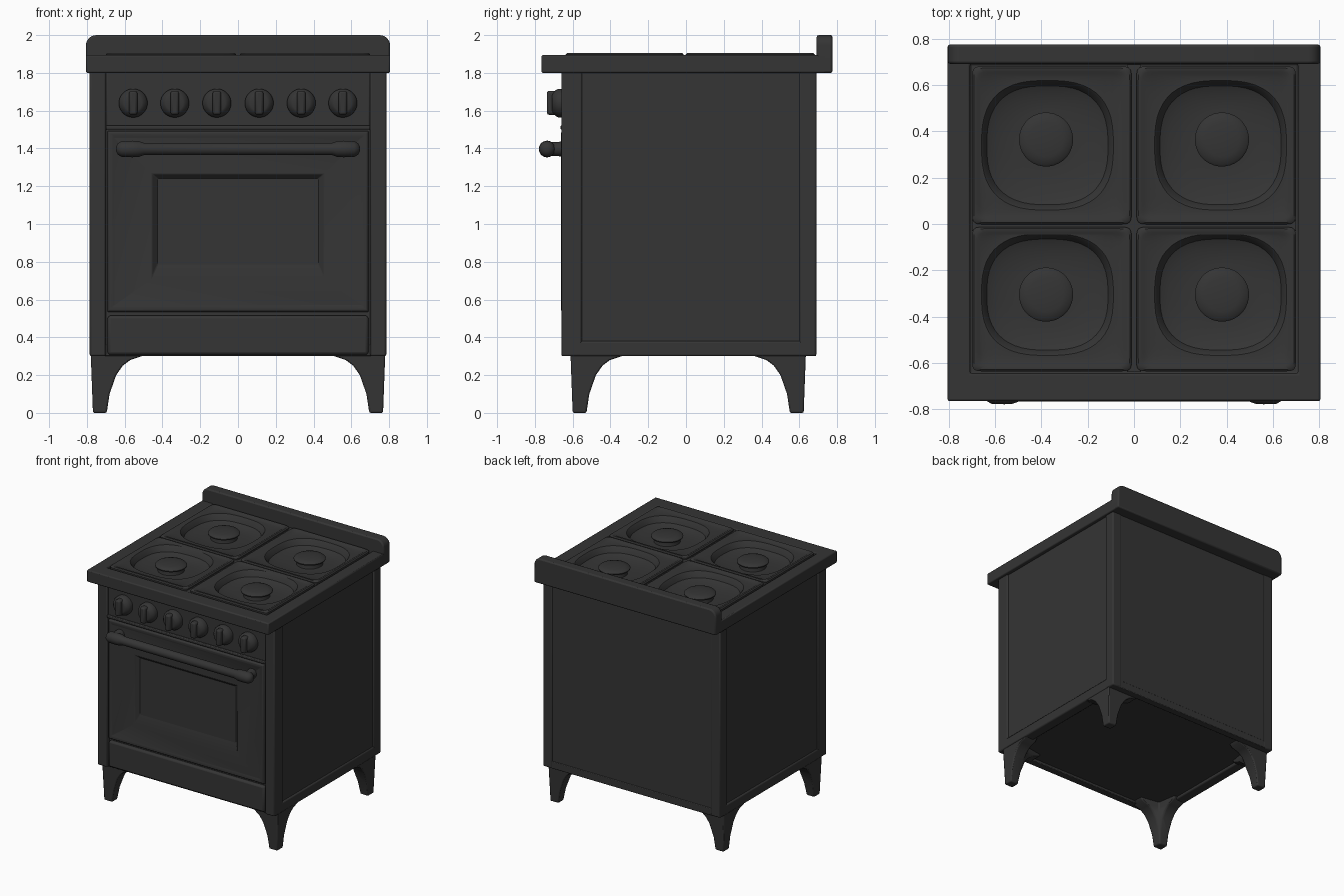
import bpy, bmesh
from math import cos, sin, pi, radians, copysign
from mathutils import Matrix

if "Cube" in bpy.data.objects:
    bpy.data.objects.remove(bpy.data.objects["Cube"])

black = bpy.data.materials.new("black_enamel")
black.use_nodes = True
black.diffuse_color = (0.035, 0.035, 0.035, 1)
black.node_tree.nodes["Principled BSDF"].inputs["Base Color"].default_value = black.diffuse_color


def finish(name, bm, bevel=0.0, segments=2):
    bmesh.ops.recalc_face_normals(bm, faces=bm.faces)
    mesh = bpy.data.meshes.new(name)
    bm.to_mesh(mesh)
    bm.free()
    mesh.materials.append(black)
    ob = bpy.data.objects.new(name, mesh)
    bpy.context.collection.objects.link(ob)
    if bevel:
        mod = ob.modifiers.new("soft_edges", 'BEVEL')
        mod.width, mod.segments = bevel, segments
        mod.limit_method, mod.angle_limit = 'ANGLE', radians(35)
    bpy.ops.object.select_all(action='DESELECT')
    ob.select_set(True)
    bpy.context.view_layer.objects.active = ob
    bpy.ops.object.shade_smooth_by_angle(angle=radians(40))
    return ob


def box(name, x, y, z, bevel=0.01):
    bm = bmesh.new()
    bmesh.ops.create_cube(bm, size=1)
    for v in bm.verts:
        for i, (lo, hi) in enumerate((x, y, z)):
            v.co[i] = (lo + hi) / 2 + v.co[i] * (hi - lo)
    return finish(name, bm, bevel)


def loft(name, rings, bevel=0.0, caps=(True, True), matrix=None):
    """Skin a list of equal-length point rings."""
    bm = bmesh.new()
    rows = [[bm.verts.new(p) for p in ring] for ring in rings]
    for a, b in zip(rows, rows[1:]):
        for i in range(len(a)):
            j = (i + 1) % len(a)
            bm.faces.new((a[i], a[j], b[j], b[i]))
    for row, wanted in ((rows[0], caps[0]), (rows[-1], caps[1])):
        if wanted:
            bm.faces.new(row)
    if matrix:
        bm.transform(matrix)
    return finish(name, bm, bevel)


def oval(cx, cy, hx, hy, z, power=2, n=48):
    """Superellipse ring; a high power gives a rounded rectangle."""
    pts = []
    for i in range(n):
        c, s = cos(2 * pi * (i + 0.5) / n), sin(2 * pi * (i + 0.5) / n)
        pts.append((cx + hx * copysign(abs(c) ** (2 / power), c),
                    cy + hy * copysign(abs(s) ** (2 / power), s), z))
    return pts


def rect_xy(x0, x1, y0, y1, z):
    return [(x0, y0, z), (x1, y0, z), (x1, y1, z), (x0, y1, z)]


def rect_xz(hx, z0, z1, y):
    return [(-hx, y, z0), (hx, y, z0), (hx, y, z1), (-hx, y, z1)]


def turned(name, profile, matrix, n=32):
    """Round part from (radius, height) pairs."""
    return loft(name, [oval(0, 0, r, r, h, 2, n) for r, h in profile], matrix=matrix)


# Cabinet with corner posts and sills framing the side panels
box("cabinet_core", (-0.774, 0.774), (-0.63, 0.685), (0.32, 1.81), 0.005)
for side, s in (("left", 1), ("right", -1)):
    xs = sorted((0.70 * s, 0.785 * s))
    box(f"{side}_front_post", xs, (-0.66, -0.55), (0.30, 1.81))
    box(f"{side}_back_post", xs, (0.60, 0.69), (0.30, 1.81))
    box(f"{side}_sill", xs, (-0.655, 0.688), (0.30, 0.38))
box("front_sill", (-0.72, 0.72), (-0.64, -0.58), (0.30, 0.36), 0.005)
box("back_sill", (-0.72, 0.72), (0.63, 0.688), (0.30, 0.36), 0.005)

# Flared bracket legs: an angle section that widens into the cabinet
flare = [(0.0, 0.085), (0.10, 0.10), (0.20, 0.135), (0.25, 0.17), (0.28, 0.21), (0.30, 0.27), (0.325, 0.29)]
for sx in (1, -1):
    for end, sy, y0 in (("front", 1, -0.612), ("back", -1, 0.635)):
        rings = []
        for z, w in flare:
            t = min(w * 0.97, 0.10 + z * 0.1)
            o = 0.012 * (1 - z / 0.325)
            corner = ((o, o), (w, o), (w, t * 0.8), (t, t), (t * 0.8, w), (o, w))
            rings.append([(sx * (0.78 - a), y0 + sy * b, z) for a, b in corner])
        loft(f"{'left' if sx > 0 else 'right'}_{end}_leg", rings, 0.008)

# Front: drawer, control panel, ledge and oven door with a sunken window
box("drawer", (-0.69, 0.69), (-0.657, -0.60), (0.308, 0.515), 0.014)
box("control_panel", (-0.70, 0.70), (-0.648, -0.60), (1.51, 1.81), 0.008)
box("panel_ledge", (-0.70, 0.70), (-0.664, -0.60), (1.50, 1.522), 0.006)
loft("oven_door", [
    rect_xz(0.69, 0.535, 1.492, -0.60),
    rect_xz(0.69, 0.535, 1.492, -0.652),
    rect_xz(0.682, 0.543, 1.484, -0.662),
    rect_xz(0.665, 0.56, 1.467, -0.662),
    rect_xz(0.655, 0.57, 1.457, -0.657),
    rect_xz(0.455, 0.72, 1.265, -0.657),
    rect_xz(0.42, 0.80, 1.235, -0.625),
], 0.004)

# Door handle, swelling at both ends, on two short posts
along_x = Matrix.Translation((0, -0.735, 1.397)) @ Matrix.Rotation(pi / 2, 4, 'Y')
half = [(0.012, 0.645), (0.03, 0.637), (0.042, 0.615), (0.044, 0.56), (0.042, 0.525), (0.033, 0.50)]
turned("door_handle", [(r, -h) for r, h in half] + half[::-1], along_x)
to_front = Matrix.Rotation(pi / 2, 4, 'X')
for x, side in ((0.585, "left"), (-0.585, "right")):
    turned(f"{side}_handle_post", [(0.04, 0.0), (0.036, 0.09)],
           Matrix.Translation((x, -0.64, 1.397)) @ to_front)

# Control knobs with grip bars
for i, x in enumerate((-0.555, -0.335, -0.112, 0.112, 0.335, 0.555)):
    turned(f"knob_{i + 1}", [(0.076, 0), (0.076, 0.03), (0.07, 0.043), (0.055, 0.06), (0.045, 0.064)],
           Matrix.Translation((x, -0.645, 1.64)) @ to_front)
    box(f"knob_grip_{i + 1}", (x - 0.022, x + 0.022), (-0.737, -0.66), (1.578, 1.705), 0.012)

# Cooktop tray and backsplash
outer = (-0.805, 0.805, -0.765, 0.74)
inner = (-0.708, 0.708, -0.645, 0.692)
loft("cooktop_tray", [rect_xy(*outer, 1.80), rect_xy(*outer, 1.895),
                      rect_xy(*inner, 1.895), rect_xy(*inner, 1.815)], 0.008)
box("pan_divider_long", (-0.03, 0.03), (-0.64, 0.69), (1.87, 1.888), 0)
box("pan_divider_cross", (-0.70, 0.70), (-0.03, 0.02), (1.87, 1.888), 0)

outline = [(-0.805, 1.80), (0.805, 1.80)]
for cx, start in ((0.75, 0), (-0.75, pi / 2)):
    for k in range(7):
        a = start + k * pi / 12
        outline.append((cx + 0.055 * cos(a), 1.945 + 0.055 * sin(a)))
loft("backsplash", [[(x, y, z) for x, z in outline] for y in (0.692, 0.775)], 0.01)

# Four burner pans with sunken wells and domed caps
for row, y0, y1, wy, hy, by in (("back", -0.002, 0.682, 0.34, 0.28, 0.365),
                                ("front", -0.637, -0.012, -0.305, 0.263, -0.305)):
    for side, s in (("left", 1), ("right", -1)):
        cx, cy, hp = 0.355 * s, (y0 + y1) / 2, (y1 - y0) / 2
        wx = 0.374 * s
        loft(f"{row}_{side}_pan", [
            oval(cx, cy, 0.345, hp, 1.87, 24),
            oval(cx, cy, 0.345, hp, 1.898, 24),
            oval(cx, cy, 0.337, hp - 0.008, 1.906, 24),
            oval(cx, cy, 0.322, hp - 0.023, 1.906, 20),
            oval(cx, cy, 0.312, hp - 0.033, 1.899, 20),
            oval(wx, wy, 0.285, hy, 1.899, 2.7),
            oval(wx, wy, 0.278, hy - 0.007, 1.892, 2.7),
            oval(wx, wy, 0.262, hy - 0.023, 1.855, 2.6),
            oval(wx, wy, 0.225, hy - 0.06, 1.838, 2.4),
            oval(0.38 * s, by, 0.13, 0.13, 1.832, 2),
        ], caps=(False, True))
        turned(f"{row}_{side}_burner", [
            (0.10, 1.825), (0.09, 1.855), (0.092, 1.864), (0.115, 1.867), (0.117, 1.876),
            (0.108, 1.885), (0.075, 1.892), (0.03, 1.896)],
            Matrix.Translation((0.38 * s, by, 0)))
